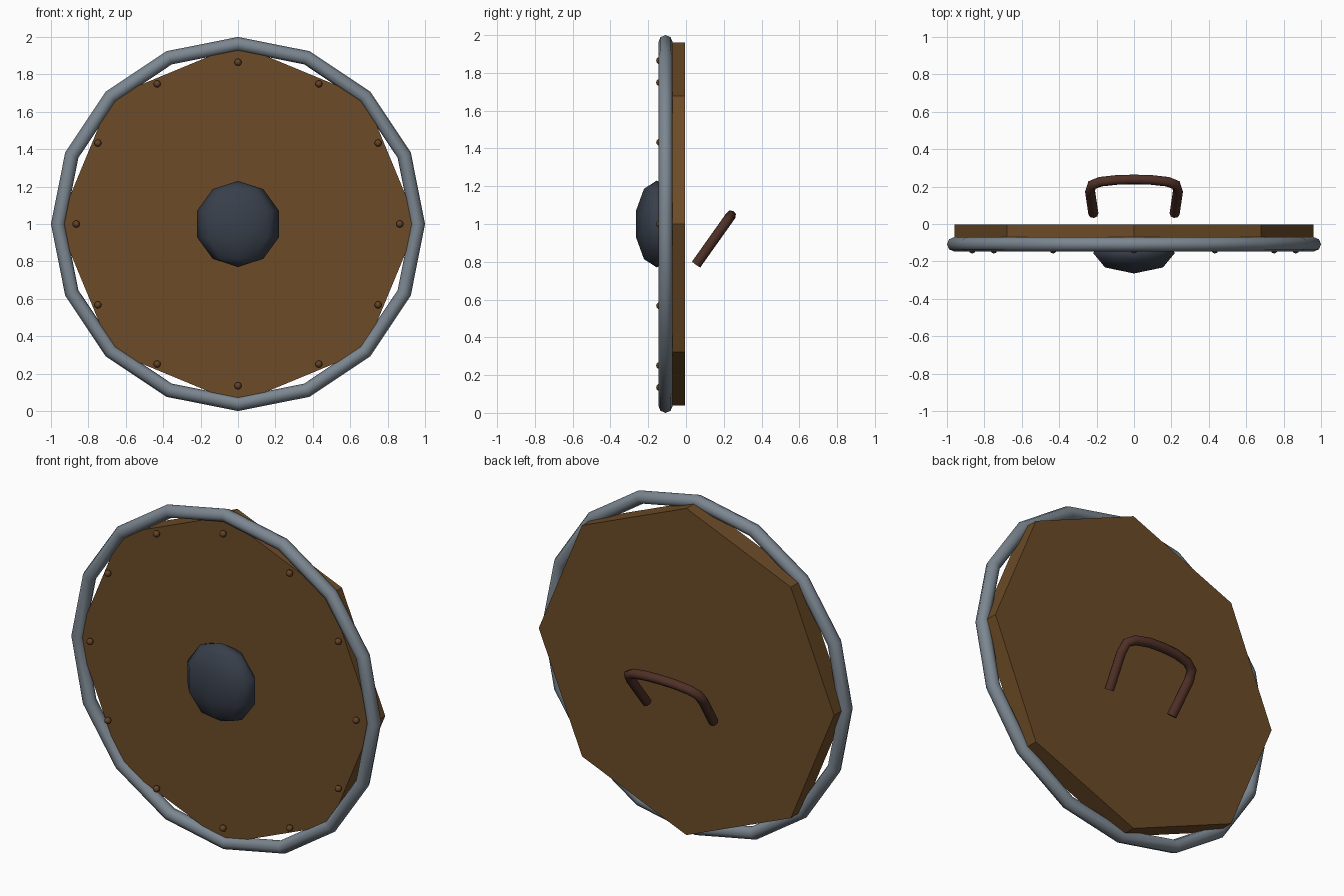
import bpy
from math import pi, sin, cos

cube = bpy.data.objects.get("Cube")
if cube:
    bpy.data.objects.remove(cube, do_unlink=True)


def material(name, colour):
    mat = bpy.data.materials.new(name)
    mat.use_nodes = True
    rgba = (*colour, 1.0)
    mat.diffuse_color = rgba
    mat.node_tree.nodes["Principled BSDF"].inputs["Base Color"].default_value = rgba
    return mat


def finish(name, mat, smooth=True):
    """Name the active object, colour it and set its shading."""
    obj = bpy.context.object
    obj.name = obj.data.name = name
    obj.data.materials.clear()
    obj.data.materials.append(mat)
    if smooth:
        bpy.ops.object.shade_smooth()
    else:
        bpy.ops.object.shade_flat()
    return obj


wood = material("brown wood", (0.15, 0.07, 0.02))
steel = material("grey steel", (0.20, 0.24, 0.28))
iron = material("dark iron", (0.04, 0.05, 0.07))
bronze = material("dark bronze", (0.13, 0.055, 0.02))
leather = material("dark leather", (0.08, 0.03, 0.02))

FACING = (pi / 2, 0, 0)
CENTRE_Z = 1.0

# Octagonal wooden board
bpy.ops.mesh.primitive_cylinder_add(vertices=8, radius=0.96, depth=0.115,
                                    location=(0, -0.0615, CENTRE_Z), rotation=FACING)
finish("board", wood, smooth=False)

# Metal rim around the front edge
bpy.ops.mesh.primitive_torus_add(major_segments=16, minor_segments=8,
                                 major_radius=0.962, minor_radius=0.038,
                                 location=(0, -0.1085, CENTRE_Z), rotation=FACING)
finish("rim", steel)

# Flattened central boss
bpy.ops.mesh.primitive_uv_sphere_add(segments=8, ring_count=5, radius=0.23,
                                     location=(0, -0.155, CENTRE_Z))
bpy.context.object.scale.y = 0.5
finish("boss", iron)

# Ring of rivets
RIVETS = 12
for i in range(RIVETS):
    a = 2 * pi * i / RIVETS
    bpy.ops.mesh.primitive_uv_sphere_add(
        segments=8, ring_count=6, radius=0.019,
        location=(0.865 * cos(a), -0.139, CENTRE_Z + 0.865 * sin(a)))
    finish(f"rivet_{i + 1}", bronze)

# Slanted grip on the back: half path of (x, y), mirrored across the middle
half = [(0.217, 0.054), (0.235, 0.175), (0.226, 0.208), (0.18, 0.226), (0.09, 0.236)]
path = [(-x, y) for x, y in half] + [(0, 0.238)] + half[::-1]
curve = bpy.data.curves.new("grip", "CURVE")
curve.dimensions = "3D"
curve.bevel_depth = 0.027
curve.bevel_resolution = 2
curve.use_fill_caps = True
spline = curve.splines.new("POLY")
spline.points.add(len(path) - 1)
for point, (x, y) in zip(spline.points, path):
    point.co = (x, y, 0.786 + 1.41 * (y - 0.054), 1)
grip = bpy.data.objects.new("grip", curve)
bpy.context.collection.objects.link(grip)
bpy.ops.object.select_all(action="DESELECT")
grip.select_set(True)
bpy.context.view_layer.objects.active = grip
bpy.ops.object.convert(target="MESH")
finish("grip", leather)
bpy.ops.object.shade_smooth_by_angle(angle=pi / 3)
